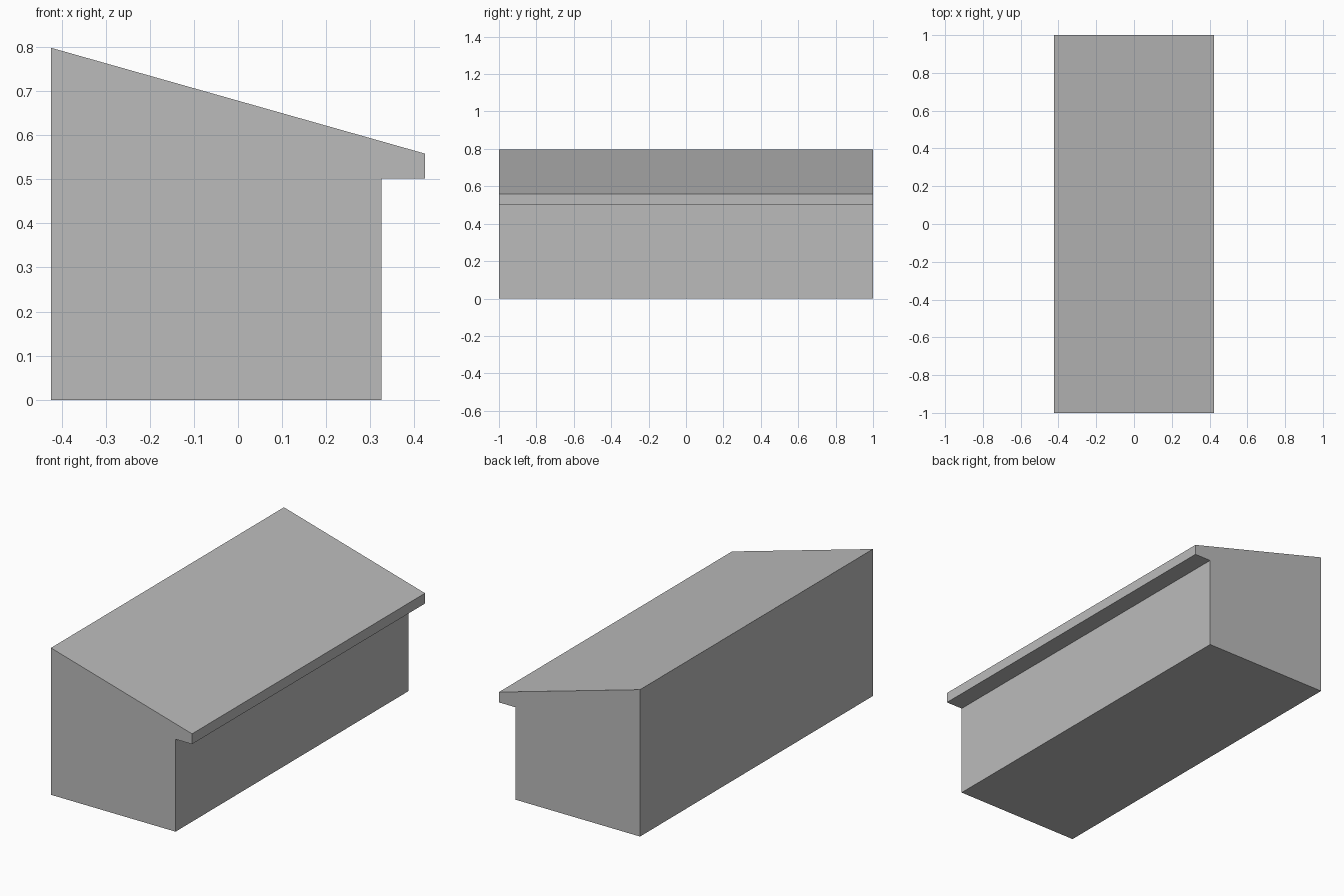
import bpy
import bmesh

if "Cube" in bpy.data.objects:
    bpy.data.objects.remove(bpy.data.objects["Cube"])

# Plain grey finish
grey = bpy.data.materials.new("plain grey")
grey.diffuse_color = (0.5, 0.5, 0.5, 1.0)
grey.use_nodes = True
grey.node_tree.nodes["Principled BSDF"].inputs["Base Color"].default_value = grey.diffuse_color

# End profile (x, z): upright walls, sloping roof and overhanging eave
profile = [(-0.424, 0.0), (0.325, 0.0), (0.325, 0.502),
           (0.424, 0.502), (0.424, 0.558), (-0.424, 0.798)]
LENGTH = 2.0

# Extrude the end profile along the length of the building
bm = bmesh.new()
end = bm.faces.new([bm.verts.new((x, -LENGTH / 2, z)) for x, z in profile])
extruded = bmesh.ops.extrude_face_region(bm, geom=[end], use_keep_orig=True)
far_verts = [g for g in extruded["geom"] if isinstance(g, bmesh.types.BMVert)]
bmesh.ops.translate(bm, verts=far_verts, vec=(0, LENGTH, 0))
bmesh.ops.recalc_face_normals(bm, faces=bm.faces)

mesh = bpy.data.meshes.new("lean_to_building")
bm.to_mesh(mesh)
bm.free()
mesh.materials.append(grey)
building = bpy.data.objects.new("lean_to_building", mesh)
bpy.context.collection.objects.link(building)
